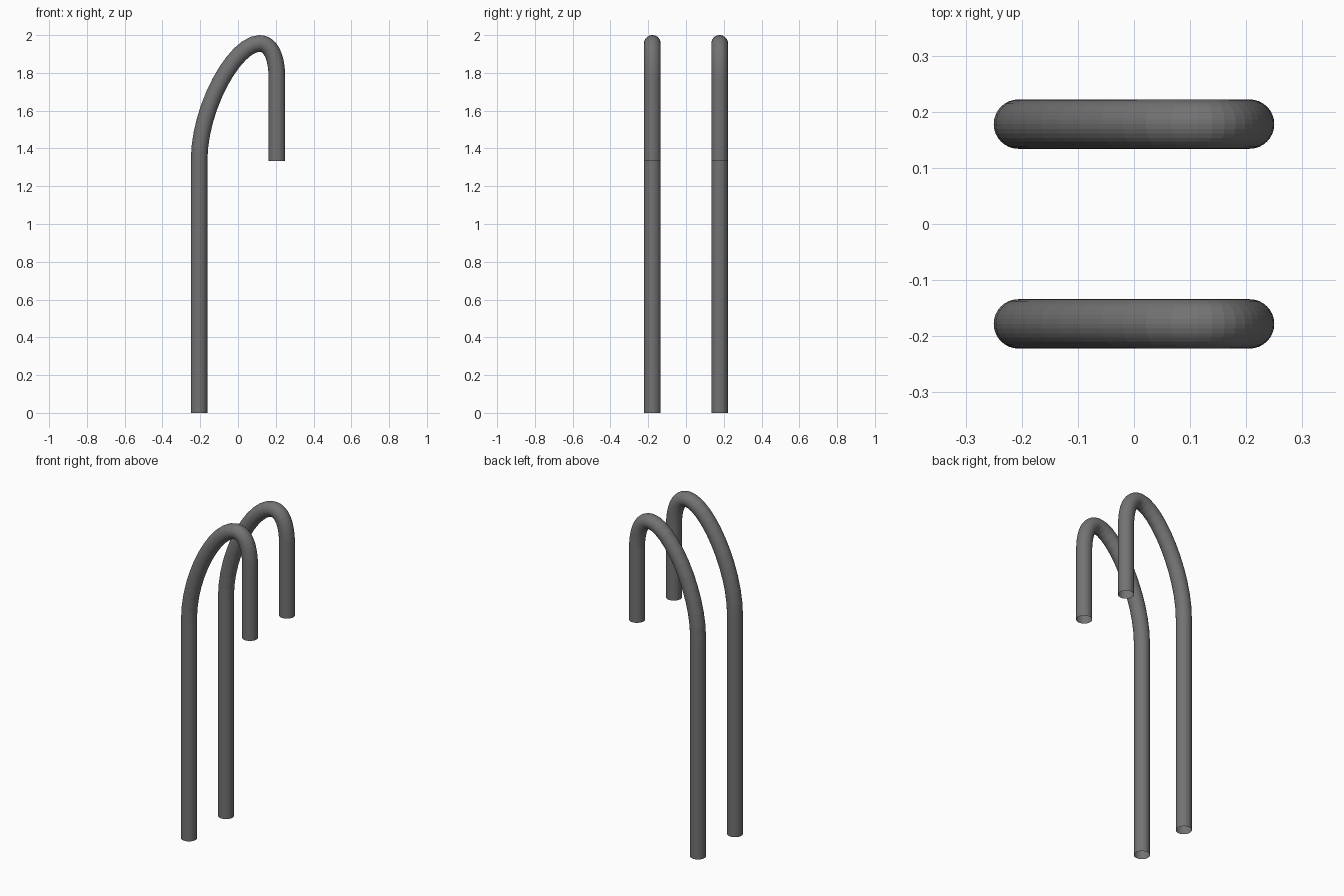
import bpy

if "Cube" in bpy.data.objects:
    bpy.data.objects.remove(bpy.data.objects["Cube"])

RADIUS = 0.044
# Centre line in x, z: (point, handle before, handle after)
PATH = [
    ((-0.206, 0.00), (-0.206, -0.1), (-0.206, 0.4)),
    ((-0.206, 1.335), (-0.206, 0.95), (-0.206, 1.62)),
    ((0.115, 1.956), (-0.015, 1.956), (0.175, 1.956)),
    ((0.206, 1.77), (0.206, 1.88), (0.206, 1.65)),
    ((0.206, 1.333), (0.206, 1.45), (0.206, 1.2)),
]

# Dark grey metal
metal = bpy.data.materials.new("dark_grey_metal")
metal.diffuse_color = (0.17, 0.17, 0.17, 1)
metal.use_nodes = True
metal.node_tree.nodes["Principled BSDF"].inputs["Base Color"].default_value = metal.diffuse_color


def rail(name, y):
    """Hooked handrail tube with open ends, swept along the centre line."""
    curve = bpy.data.curves.new(name, 'CURVE')
    curve.dimensions = '3D'
    curve.resolution_u = 12
    curve.bevel_depth = RADIUS
    curve.bevel_resolution = 14
    curve.materials.append(metal)
    spline = curve.splines.new('BEZIER')
    spline.bezier_points.add(len(PATH) - 1)
    for bp, (co, left, right) in zip(spline.bezier_points, PATH):
        bp.handle_left_type = bp.handle_right_type = 'FREE'
        bp.co = (co[0], y, co[1])
        bp.handle_left = (left[0], y, left[1])
        bp.handle_right = (right[0], y, right[1])
    spline.use_smooth = False  # fine flat facets
    obj = bpy.data.objects.new(name, curve)
    bpy.context.collection.objects.link(obj)


# Pair of matching rails
rail("front_handrail", -0.178)
rail("back_handrail", 0.178)
